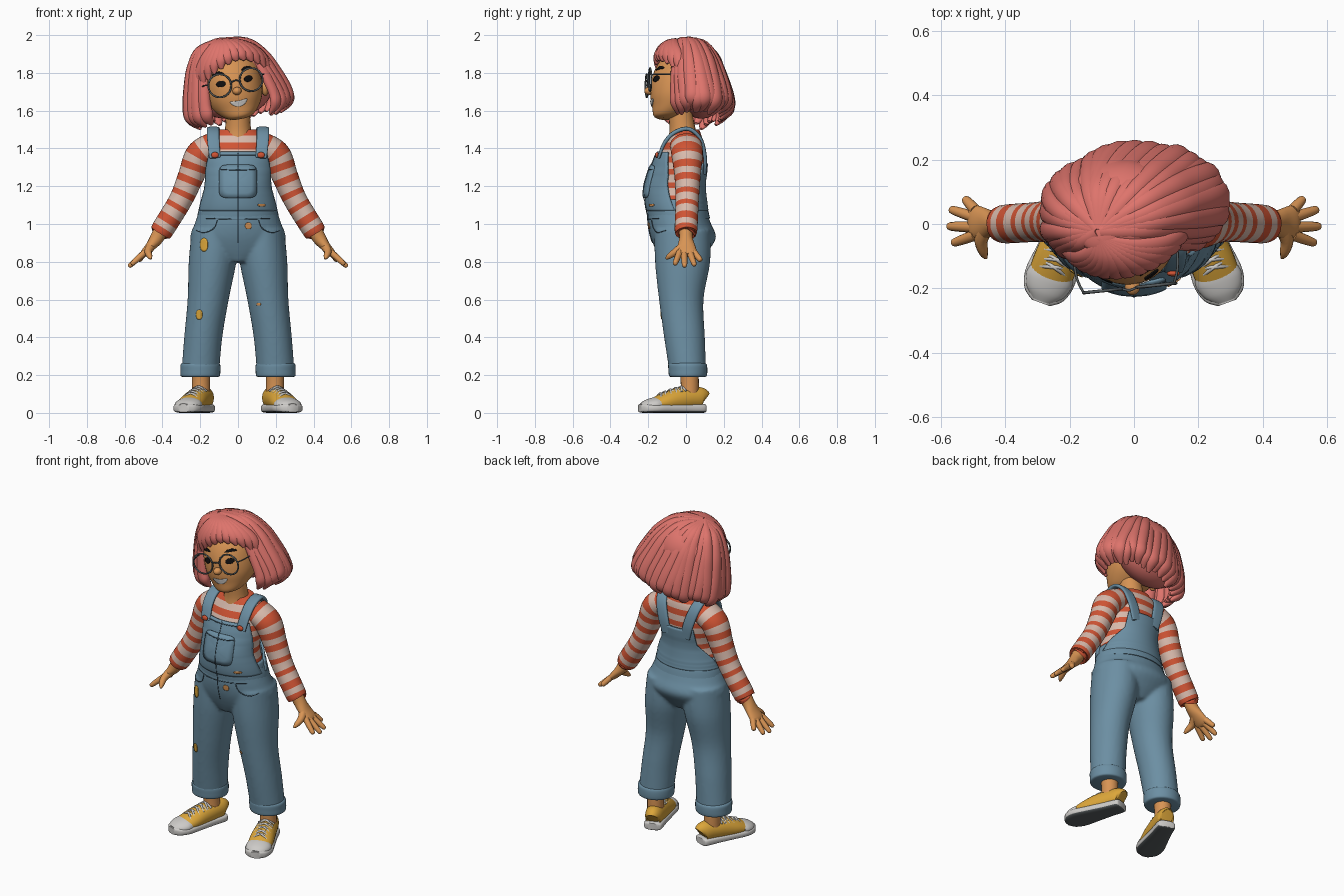
import bpy, bmesh, math, random
from math import sin, cos, pi, radians
from mathutils import Vector, Matrix
from mathutils.bvhtree import BVHTree

if "Cube" in bpy.data.objects:
    bpy.data.objects.remove(bpy.data.objects["Cube"])
random.seed(3)
PARTS = []


def material(name, *rgb):
    col = [(c / 255 / 12.92 if c < 11 else ((c / 255 + .055) / 1.055) ** 2.4) for c in rgb] + [1]
    m = bpy.data.materials.new(name)
    m.use_nodes = True
    m.diffuse_color = col
    m.node_tree.nodes["Principled BSDF"].inputs["Base Color"].default_value = col
    return m


SKIN = material("skin", 216, 148, 84)
HAIR = material("pink hair", 222, 116, 108)
DENIM = material("denim", 108, 143, 163)
SEAM = material("dark denim", 62, 84, 98)
RED = material("red stripe", 208, 84, 52)
CREAM = material("pale stripe", 216, 186, 172)
YELLOW = material("yellow canvas", 220, 166, 58)
WHITE = material("white rubber", 205, 203, 200)
BLACK = material("black", 18, 16, 16)
GREY = material("dark grey", 88, 94, 96)


def make(name, bm, *mats):
    bmesh.ops.recalc_face_normals(bm, faces=bm.faces)
    me = bpy.data.meshes.new(name)
    bm.to_mesh(me)
    bm.free()
    for m in mats:
        me.materials.append(m)
    ob = bpy.data.objects.new(name, me)
    bpy.context.collection.objects.link(ob)
    PARTS.append(ob)
    return ob


def spline(pts, steps):
    pts = [Vector(q if len(q) == 5 else (*q, q[3])) for q in pts]
    out, last = [], len(pts) - 1
    for i in range(last):
        a, b, c, d = pts[max(i - 1, 0)], pts[i], pts[i + 1], pts[min(i + 2, last)]
        for k in range(steps):
            t = k / steps
            out.append((b * 2 + (c - a) * t + (a * 2 - b * 5 + c * 4 - d) * t ** 2
                        + (b * 3 - a - c * 3 + d) * t ** 3) * .5)
    return out + [pts[-1]]


def tube(name, pts, *mats, ref=(1, 0, 0), axis=None, n=20, steps=6, p=1, stripe=0):
    """Skin a path of (x, y, z, radius along ref, other radius)."""
    rows = spline(pts, steps)
    pos = [Vector(r[:3]) for r in rows]
    bm, rings, dist = bmesh.new(), [], 0
    power = lambda c: math.copysign(abs(c) ** p, c)
    for i, r in enumerate(rows):
        t = Vector(axis) if axis else (pos[min(i + 1, len(pos) - 1)] - pos[max(i - 1, 0)]).normalized()
        u = Vector(ref)
        u = (u - t * u.dot(t)).normalized()
        v = t.cross(u)
        ring = [bm.verts.new(pos[i] + u * power(cos(2 * pi * k / n)) * max(r[3], .002)
                             + v * power(sin(2 * pi * k / n)) * max(r[4], .002)) for k in range(n)]
        if rings:
            dist += (pos[i] - pos[i - 1]).length
            for k in range(n):
                f = bm.faces.new((rings[-1][k - 1], rings[-1][k], ring[k], ring[k - 1]))
                f.material_index = int((dist - .001) / stripe) % 2 if stripe else 0
        rings.append(ring)
    bm.faces.new(rings[0])
    bm.faces.new(rings[-1])
    return make(name, bm, *mats)


def ball(name, loc, size, mat):
    bm = bmesh.new()
    bmesh.ops.create_uvsphere(bm, u_segments=24, v_segments=16, radius=1,
                              matrix=Matrix.Translation(loc) @ Matrix.Diagonal((*size, 1)))
    return make(name, bm, mat)


def thicken(ob, amount):
    mod = ob.modifiers.new("thickness", 'SOLIDIFY')
    mod.thickness, mod.offset = amount, 0
    return ob


def trees(*obs):
    bpy.context.view_layer.update()
    dg = bpy.context.evaluated_depsgraph_get()
    return [BVHTree.FromObject(o, dg) for o in obs]


def front(x, z, targets, off):
    hits = [t.ray_cast(Vector((x, -1, z)), Vector((0, 1, 0)))[0] for t in targets]
    return Vector((x, min([h.y for h in hits if h], default=-.1) - off, z))


def decal(name, x, z, w, h, mat, targets, p=1, bend=0, off=.003, thick=.004):
    bm, rings, n = bmesh.new(), [], 32
    power = lambda c: math.copysign(abs(c) ** p, c)
    for r in (.02, .35, .7, 1):
        ring = []
        for k in range(n):
            dx, dz = r * power(cos(2 * pi * k / n)), r * power(sin(2 * pi * k / n))
            ring.append(bm.verts.new(front(x + w * dx, z + h * dz + bend * dx * dx, targets, off)))
        for k in range(n if rings else 0):
            bm.faces.new((rings[-1][k - 1], rings[-1][k], ring[k], ring[k - 1]))
        rings.append(ring)
    bm.faces.new(rings[0])
    return thicken(make(name, bm, mat), thick)


def seam(name, pts, targets):
    flat = spline([(x, 0, z, 0) for x, z in pts], 8)
    tube(name, [(*front(q[0], q[2], targets, .001), .0025) for q in flat], SEAM, ref=(0, 1, .1), n=6, steps=1)


# striped shirt
TORSO = [(0, 0, 1.5, .1, .07), (0, -.005, 1.45, .16, .092), (0, -.02, 1.38, .168, .115),
         (0, -.035, 1.3, .17, .13), (0, -.055, 1.2, .165, .14), (0, -.05, 1.1, .185, .145),
         (0, -.03, 1, .2, .14)]
tube("shirt_body", TORSO, RED, CREAM, axis=(0, 0, -1), n=40, steps=10, stripe=.036)
tube("neck", [(0, -.015, 1.44, .08), (0, -.02, 1.51, .068), (0, -.035, 1.62, .062)], SKIN)

# overalls: hips and legs fused into one cloth
lower = [tube("hips", [(0, -.03, .8, .09, .1), (0, -.02, .86, .22, .14), (0, -.014, .93, .252, .173),
                       (0, -.034, 1, .23, .167), (0, -.045, 1.06, .21, .157), (0, -.05, 1.13, .192, .152)],
              DENIM, axis=(0, 0, -1), n=40)]
for s in (-1, 1):
    lower.append(tube("leg", [(s * .12, -.02, .97, .125, .148), (s * .135, -.018, .8, .126, .146),
                              (s * .158, -.025, .6, .109, .118), (s * .184, -.008, .4, .101, .108),
                              (s * .2, .01, .21, .1, .097)], DENIM, axis=(0, 0, -1), n=32))
bm = bmesh.new()
for ob in lower:
    bm.from_mesh(ob.data)
    PARTS.remove(ob)
    bpy.data.objects.remove(ob)
overalls = make("overalls", bm, DENIM)
mod = overalls.modifiers.new("fuse", 'REMESH')
mod.mode, mod.voxel_size, mod.use_smooth_shade = 'VOXEL', .01, True
mod = overalls.modifiers.new("soften", 'SMOOTH')
mod.factor, mod.iterations = .5, 5
waistband = tube("waistband", [(0, -.037, 1.03, .217, .164), (0, -.043, 1.065, .211, .162),
                               (0, -.05, 1.1, .2, .157)], DENIM, axis=(0, 0, 1), n=40)


def panel(name, turn, rows):
    """Cloth sheet that follows the torso; rows give height and half angle."""
    prof, bm, prev = spline(TORSO, 10), bmesh.new(), None
    for i in range(25):
        f = i / 24 * (len(rows) - 1)
        j = min(int(f), len(rows) - 2)
        z, half = (rows[j][k] + (rows[j + 1][k] - rows[j][k]) * (f - j) for k in (0, 1))
        r = min(prof, key=lambda q: abs(q[2] - z))
        row = []
        for k in range(25):
            a = radians(turn + half * (k / 12 - 1))
            row.append(bm.verts.new((sin(a) * (r[3] + .013), r[1] - cos(a) * (r[4] + .013), z)))
        for k in range(24 if prev else 0):
            bm.faces.new((prev[k], prev[k + 1], row[k + 1], row[k]))
        prev = row
    return thicken(make(name, bm, DENIM), .014)


bib = panel("bib", 0, [(1.07, 85), (1.15, 78), (1.26, 70), (1.38, 54)])
panel("back_panel", 180, [(1.07, 85), (1.13, 72), (1.22, 42), (1.32, 36)])
pocket = decal("bib_pocket", 0, 1.225, .1, .088, DENIM, trees(bib), p=.35, off=.004, thick=.009)
cloth = trees(overalls, waistband, bib, pocket)
seam("front_seam", [(0, 1.375), (0, 1.2), (0, 1), (0, .9)], cloth)
seam("bib_hem", [(-.12, 1.365), (0, 1.365), (.12, 1.365)], cloth)
seam("pocket_hem", [(-.097, 1.29), (0, 1.285), (.097, 1.29)], cloth)
seam("waist_seam", [(-.17, 1.03), (0, 1.025), (.17, 1.03)], cloth)
for x, z, w, h, mat in ((-.18, .89, .02, .035, YELLOW), (-.205, .52, .016, .026, YELLOW),
                        (.055, .99, .017, .017, SKIN), (.125, 1.1, .02, .007, SKIN), (.11, .575, .012, .007, SKIN)):
    decal("cloth_patch", x, z, w, h, mat, cloth, p=.8)

for s in (-1, 1):
    # straps with clasps, hip pockets and rolled cuffs
    tube("strap", [(s * .122, -.145, 1.35, .03, .008), (s * .13, -.113, 1.43, .032, .01),
                   (s * .132, -.06, 1.485, .033, .011), (s * .13, .015, 1.503, .033, .011),
                   (s * .115, .077, 1.45, .033, .01), (s * .088, .1, 1.36, .033, .01),
                   (s * .065, .1, 1.27, .03, .008)], DENIM, p=.6)
    ball("clasp", (s * .122, -.154, 1.365), (.02, .009, .016), RED)
    seam("hip_pocket", [(s * .11, 1.02), (s * .13, .975), (s * .18, .955), (s * .22, .965)], cloth)
    tube("trouser_cuff", [(s * .2, .01, .19, .094, .09), (s * .2, .01, .197, .104, .1), (s * .199, .01, .225, .106, .103),
                          (s * .199, .008, .255, .105, .102), (s * .198, .006, .266, .094, .09)],
         DENIM, axis=(0, 0, 1), n=32, steps=4)

    # sleeve from cuff to shoulder
    tube("sleeve", [(s * .408, 0, .957, .052), (s * .4, 0, .97, .06), (s * .305, .006, 1.125, .062),
                    (s * .25, .008, 1.25, .069), (s * .202, .006, 1.365, .083, .076),
                    (s * .12, 0, 1.42, .085, .07)], RED, CREAM, ref=(0, 1, 0), n=28, steps=14, stripe=.038)

    # hand
    tube("palm", [(s * .4, 0, .98, .038), (s * .43, 0, .925, .036), (s * .465, .002, .88, .048, .026),
                  (s * .497, .006, .846, .053, .02), (s * .51, .006, .834, .046, .012)], SKIN, ref=(0, 1, 0))
    for y, tip in ((-.034, (.565, -.06, .785)), (-.01, (.58, -.007, .773)),
                   (.02, (.572, .046, .78)), (.043, (.527, .08, .805))):
        a, b = Vector((s * .493, y, .85)), Vector((s * tip[0], tip[1], tip[2]))
        tube("finger", [(*a, .018), (*a.lerp(b, .55), .016), (*a.lerp(b, .92), .0125), (*b, .004)],
             SKIN, ref=(0, 1, 0), n=10, steps=4)
    tube("thumb", [(s * .455, -.005, .89, .026), (s * .475, -.05, .857, .021), (s * .468, -.088, .83, .015),
                   (s * .46, -.106, .815, .005)], SKIN, n=10, steps=4)

    # ankle and sneaker
    tube("ankle", [(s * .196, .015, .25, .05), (s * .196, .02, .16, .048), (s * .196, .02, .08, .048)], SKIN)
    first = len(PARTS)
    sole = tube("shoe_sole", [(0, .1, .024, .035, .02), (0, .085, .024, .053, .024), (0, 0, .024, .06, .024),
                              (0, -.1, .024, .072, .024), (0, -.18, .024, .08, .024), (0, -.235, .024, .064, .024),
                              (0, -.263, .024, .03, .02)], WHITE, GREY, n=32, p=.6)
    for f in sole.data.polygons:
        f.material_index = int(f.normal.z < -.6)
    tube("shoe_upper", [(0, .095, .07, .032, .045), (0, .08, .077, .048, .058), (0, .02, .076, .057, .062),
                        (0, -.05, .068, .064, .063), (0, -.12, .055, .07, .053), (0, -.19, .04, .068, .036)],
         YELLOW, n=28)
    tube("toe_cap", [(0, -.163, .043, .071, .042), (0, -.19, .041, .074, .039), (0, -.225, .036, .062, .032),
                     (0, -.254, .03, .036, .02)], WHITE, n=28)
    for y, z in ((-.03, .137), (-.06, .13), (-.09, .122), (-.12, .111), (-.145, .102)):
        for d in (-1, 1):
            tube("shoelace", [(-d * .045, y + .012, z - .022, .006), (0, y, z + .002, .006),
                              (d * .045, y - .012, z - .026, .006)], WHITE, ref=(0, 1, 0), n=8)
    for ob in PARTS[first:]:
        ob.data.transform(Matrix.Translation((s * .2, .002, 0)) @ Matrix.Rotation(s * radians(20), 4, 'Z'))

# head, built upright and tilted afterwards
first = len(PARTS)
head = tube("head", [(0, -.1, 1.555, .035, .045), (0, -.09, 1.572, .078, .083), (0, -.05, 1.62, .124, .13),
                     (0, -.03, 1.68, .15, .158), (0, -.012, 1.76, .158, .17), (0, 0, 1.84, .15, .152),
                     (0, .01, 1.91, .11, .105), (0, .01, 1.95, .05, .05)], SKIN, axis=(0, 0, 1), n=40)
skin = trees(head)
ball("nose", (0, -.195, 1.705), (.024, .026, .021), SKIN)
decal("mouth", 0, 1.637, .046, .015, WHITE, skin, bend=.015)
tube("glasses_bridge", [(-.024, -.198, 1.755, .004), (0, -.205, 1.762, .004), (.024, -.198, 1.755, .004)],
     GREY, ref=(0, 1, 0), n=8)
for s in (-1, 1):
    decal("eye", s * .074, 1.757, .023, .016, BLACK, skin)
    decal("eyebrow", s * .078, 1.815, .03, .008, BLACK, skin, bend=-.006)
    ball("ear", (s * .163, -.02, 1.69), (.02, .03, .043), SKIN)
    tube("lens_rim", [(s * .085 + .061 * cos(k * pi / 16), -.198, 1.75 + .061 * sin(k * pi / 16), .005)
                      for k in range(33)], GREY, ref=(0, 1, 0), n=8, steps=1)
    tube("glasses_arm", [(s * .145, -.196, 1.765, .004), (s * .162, -.14, 1.765, .004),
                         (s * .168, -.01, 1.755, .004)], GREY, n=8)

# hair: inner volume, hanging locks, swept fringe around an off-centre crown
ball("hair_cap", (.01, .04, 1.805), (.195, .165, .165), HAIR)
ball("hair_back", (.01, .085, 1.69), (.205, .12, .13), HAIR)
ball("hair_crown", (-.03, -.02, 1.968), (.07, .06, .025), HAIR)
HANG = [(.02, 1.98), (.48, 1.95), (.74, 1.865), (.89, 1.76), (1, 1.66), (.99, 1.6), (.82, 1.55)]
FRINGE = [(.02, 1.98), (.45, 1.962), (.72, 1.928), (.86, 1.89), (.92, 1.862)]


def lock(name, a0, a1, profile, cy, rx, ry, width, drop):
    pts, last = [], len(profile) - 1
    for i, (r, z) in enumerate(profile):
        a, f = radians(a0 + (a1 - a0) * min(1, i / last * 1.3)), i / last
        w = width * (.25 if i == last else .55 + .45 * min(1, f * 2))
        pts.append((.015 + rx * r * sin(a) - .05 * (1 - r), cy - ry * r * cos(a) - .06 * (1 - r),
                    z - drop * f * f, w, w * .72))
    a = radians(a1)
    tube(name, pts, HAIR, ref=(cos(a), sin(a), 0), n=12, steps=5)


for i in range(28):
    a = 46 + i * 268 / 27
    lift = random.uniform(.96, 1.03)
    lock("hair_lock", a + random.uniform(-8, 8), a, HANG, .047, .27 * lift, .176 * lift,
         random.uniform(.032, .044), random.uniform(-.02, .012))
for i in range(12):
    a = -63 + i * 126 / 11
    lock("fringe_lock", a * .5 + 8, a, FRINGE, .03, .235, .195, .033, .1 * (abs(a - 8) / 60) ** 1.5)

pivot = Vector((0, 0, 1.65))
tilt = (Matrix.Translation(pivot + Vector((-.015, 0, 0))) @ Matrix.Rotation(radians(6), 4, 'Z')
        @ Matrix.Rotation(radians(-11), 4, 'Y') @ Matrix.Translation(-pivot))
for ob in PARTS[first:]:
    ob.data.transform(tilt)

bpy.ops.object.select_all(action='DESELECT')
for ob in PARTS:
    ob.select_set(True)
bpy.context.view_layer.objects.active = PARTS[0]
bpy.ops.object.shade_smooth_by_angle(angle=radians(50))
